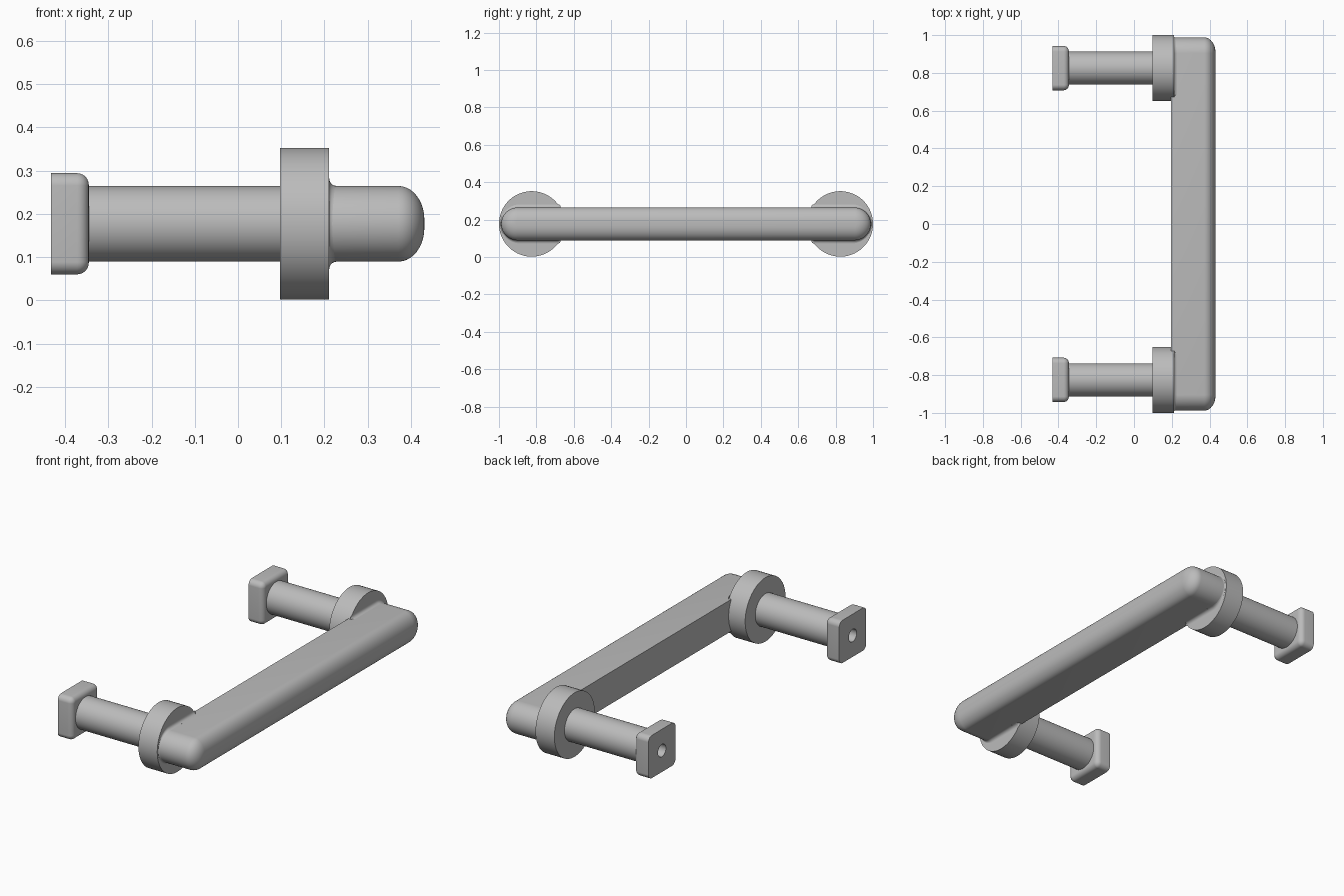
import bpy
import bmesh
from math import sin, cos, pi, radians

if "Cube" in bpy.data.objects:
    bpy.data.objects.remove(bpy.data.objects["Cube"], do_unlink=True)

MID_Z = 0.177      # height of every axis
POST_Y = 0.825     # distance of each post from the centre
BORE = 0.034
POST_R = 0.0875

metal = bpy.data.materials.new("satin grey")
metal.use_nodes = True
grey = (0.5, 0.5, 0.5, 1)
metal.diffuse_color = grey
metal.node_tree.nodes["Principled BSDF"].inputs["Base Color"].default_value = grey


def outline(hy, hz, r_out, r_in, steps=16):
    """Rounded rectangle in y and z; r_out rounds the +y side, r_in the -y side."""
    pts = []
    for i, (sy, sz) in enumerate(((1, 1), (-1, 1), (-1, -1), (1, -1))):
        r = r_out if sy > 0 else r_in
        for k in range(steps):
            a = (i + (k + 0.5) / steps) * pi / 2
            pts.append((sy * (hy - r) + r * cos(a), sz * (hz - r) + r * sin(a)))
    return pts


def loft(name, rings, y=0, side=1, caps=True):
    """Skin rings of (x, half y, half z, outer radius, inner radius) along x."""
    bm = bmesh.new()
    loops = [[bm.verts.new((x, side * (y + p), MID_Z + q))
              for p, q in outline(hy, hz, ro, ri)]
             for x, hy, hz, ro, ri in rings]
    for a, b in zip(loops, loops[1:]):
        for i in range(len(a)):
            j = (i + 1) % len(a)
            bm.faces.new((a[i], a[j], b[j], b[i]))
    if caps:
        bm.faces.new(loops[0])
        bm.faces.new(loops[-1])
    bmesh.ops.remove_doubles(bm, verts=bm.verts, dist=0.00005)
    bmesh.ops.recalc_face_normals(bm, faces=bm.faces)
    mesh = bpy.data.meshes.new(name)
    bm.to_mesh(mesh)
    bm.free()
    mesh.materials.append(metal)
    obj = bpy.data.objects.new(name, mesh)
    bpy.context.collection.objects.link(obj)
    bpy.ops.object.select_all(action='DESELECT')
    obj.select_set(True)
    bpy.context.view_layer.objects.active = obj
    bpy.ops.object.shade_smooth_by_angle(angle=radians(32))


def circle(x, r):
    return (x, r, r, r, r)


def quarter(n):
    return [k / n * pi / 2 for k in range(n + 1)]


# Grip bar: stadium section with a rounded nose along its outer face
bar = [(0.197, 0.988, POST_R, POST_R, POST_R)]
for a in quarter(10):
    inset = 0.078 * (1 - cos(a))
    r = POST_R - inset
    bar.append((0.371 + 0.06 * sin(a), 0.988 - inset, r, r, r))
loft("grip_bar", bar)

for side, label in ((1, "back"), (-1, "front")):
    # Square end block with rounded corners, one softened rim and a bore
    block = [circle(-0.35, BORE), circle(-0.432, BORE),
             (-0.432, 0.117, 0.117, 0.03, 0.03)]
    for a in quarter(6):
        inset = 0.027 * (1 - cos(a))
        r = 0.03 - inset
        block.append((-0.372 + 0.027 * sin(a), 0.117 - inset, 0.117 - inset, r, r))
    block += [circle(-0.345, 0.075), circle(-0.35, BORE)]
    loft(label + "_end_block", block, POST_Y, side, caps=False)

    # Post with a blind bore
    loft(label + "_post", [circle(-0.25, BORE), circle(-0.35, BORE),
                           circle(-0.35, POST_R), circle(0.11, POST_R)], POST_Y, side)

    # Round flange
    loft(label + "_flange", [circle(0.097, 0.175), circle(0.211, 0.175)], POST_Y, side)

    # Small fillet between flange and bar
    fillet = []
    for a in quarter(5):
        grow = 0.017 * (1 - sin(a))
        h = POST_R + grow
        fillet.append((0.228 - 0.017 * cos(a), 0.156 + grow * 0.3, h, h, 0.015))
    loft(label + "_fillet", fillet, 0.831, side)
